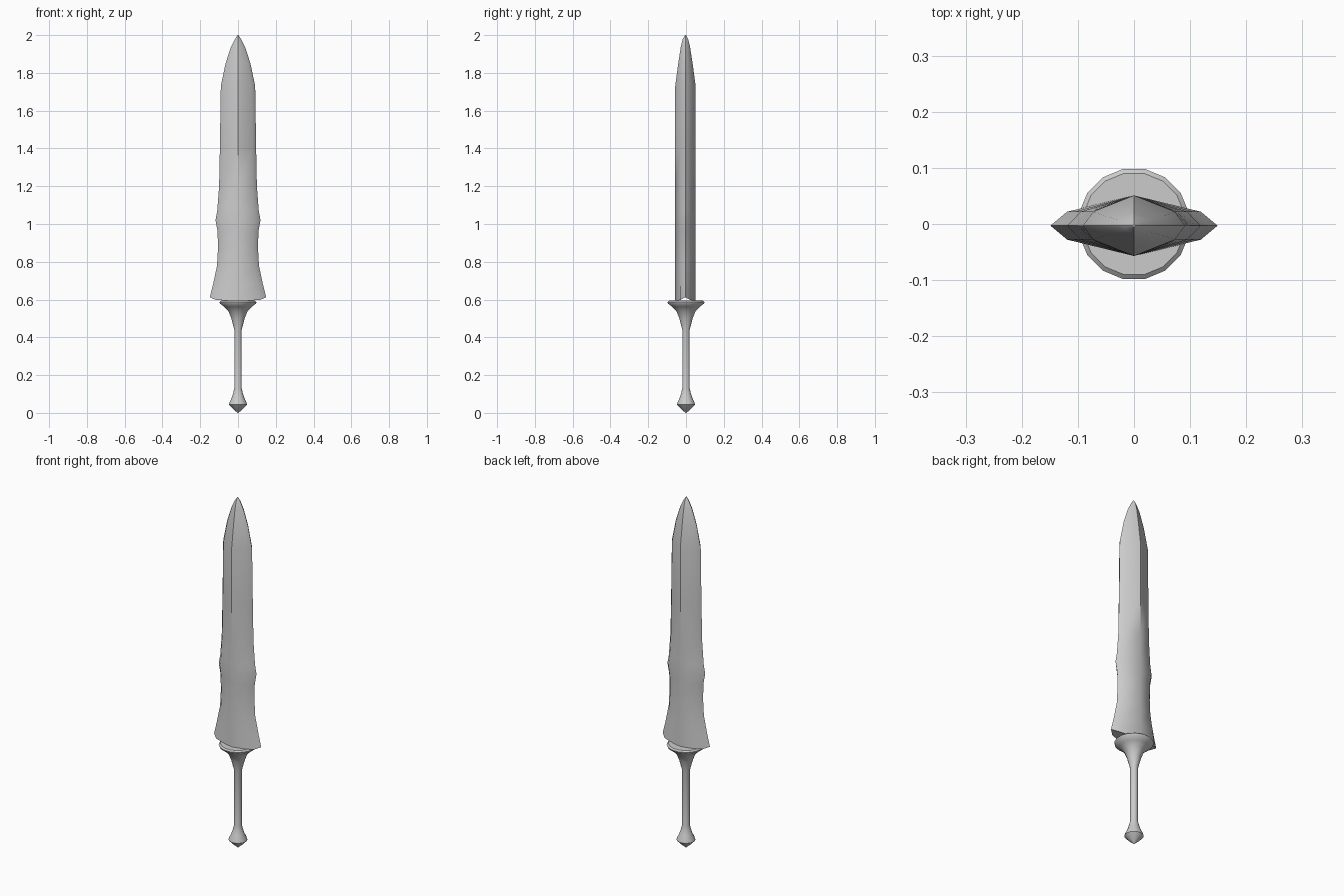
import bpy, bmesh, math

if "Cube" in bpy.data.objects:
    bpy.data.objects.remove(bpy.data.objects["Cube"])


def loft(name, rings, angle):
    """Skin a list of equal-length point rings and cap both ends."""
    bm = bmesh.new()
    rows = [[bm.verts.new(p) for p in ring] for ring in rings]
    n = len(rows[0])
    for a, b in zip(rows, rows[1:]):
        for i in range(n):
            j = (i + 1) % n
            bm.faces.new((a[i], a[j], b[j], b[i]))
    bm.faces.new(rows[0][::-1])
    bm.faces.new(rows[-1])
    bmesh.ops.remove_doubles(bm, verts=bm.verts, dist=1e-5)
    bmesh.ops.recalc_face_normals(bm, faces=bm.faces)
    mesh = bpy.data.meshes.new(name)
    bm.to_mesh(mesh)
    bm.free()
    obj = bpy.data.objects.new(name, mesh)
    bpy.context.collection.objects.link(obj)
    bpy.ops.object.select_all(action='DESELECT')
    obj.select_set(True)
    bpy.context.view_layer.objects.active = obj
    bpy.ops.object.shade_smooth_by_angle(angle=math.radians(angle))
    return obj


def circle(r, z, n=16):
    return [(r * math.cos(math.tau * (i + .5) / n),
             r * math.sin(math.tau * (i + .5) / n), z) for i in range(n)]


def blade_section(w, t, z, drop=0.0):
    """Bevelled diamond; drop lowers the middle of the section."""
    y0 = -0.003
    pts = [(1, 0, 0), (.8, .46, .6), (0, 1, 1), (-.8, .46, .6),
           (-1, 0, 0), (-.8, -.46, .6), (0, -1, 1), (.8, -.46, .6)]
    return [(w * x, y0 + t * y, z - drop * d) for x, y, d in pts]


# Handle: pommel, thin grip and flared collar
handle = [(0.002, 0.0), (0.026, 0.02), (0.049, 0.044), (0.046, 0.055), (0.034, 0.08),
          (0.026, 0.105), (0.02, 0.13), (0.02, 0.44), (0.036, 0.5), (0.052, 0.54),
          (0.075, 0.562), (0.097, 0.578), (0.1, 0.587), (0.092, 0.594)]
loft("handle", [circle(r, z) for r, z in handle], 40)

# Blade: flared base, small mid barbs, straight run, pointed tip
profile = [(0.132, 0.054, 0.68), (0.111, 0.054, 0.78), (0.106, 0.054, 0.87),
           (0.108, 0.054, 0.96), (0.119, 0.054, 1.02), (0.11, 0.054, 1.07),
           (0.1, 0.054, 1.2), (0.096, 0.054, 1.4), (0.091, 0.054, 1.73),
           (0.066, 0.038, 1.85), (0.038, 0.025, 1.935), (0.017, 0.015, 1.977),
           (0.002, 0.003, 2.0)]
rings = [blade_section(0.149, 0.054, 0.612, 0.022)]
rings += [blade_section(w, t, z) for w, t, z in profile]
loft("blade", rings, 40)
